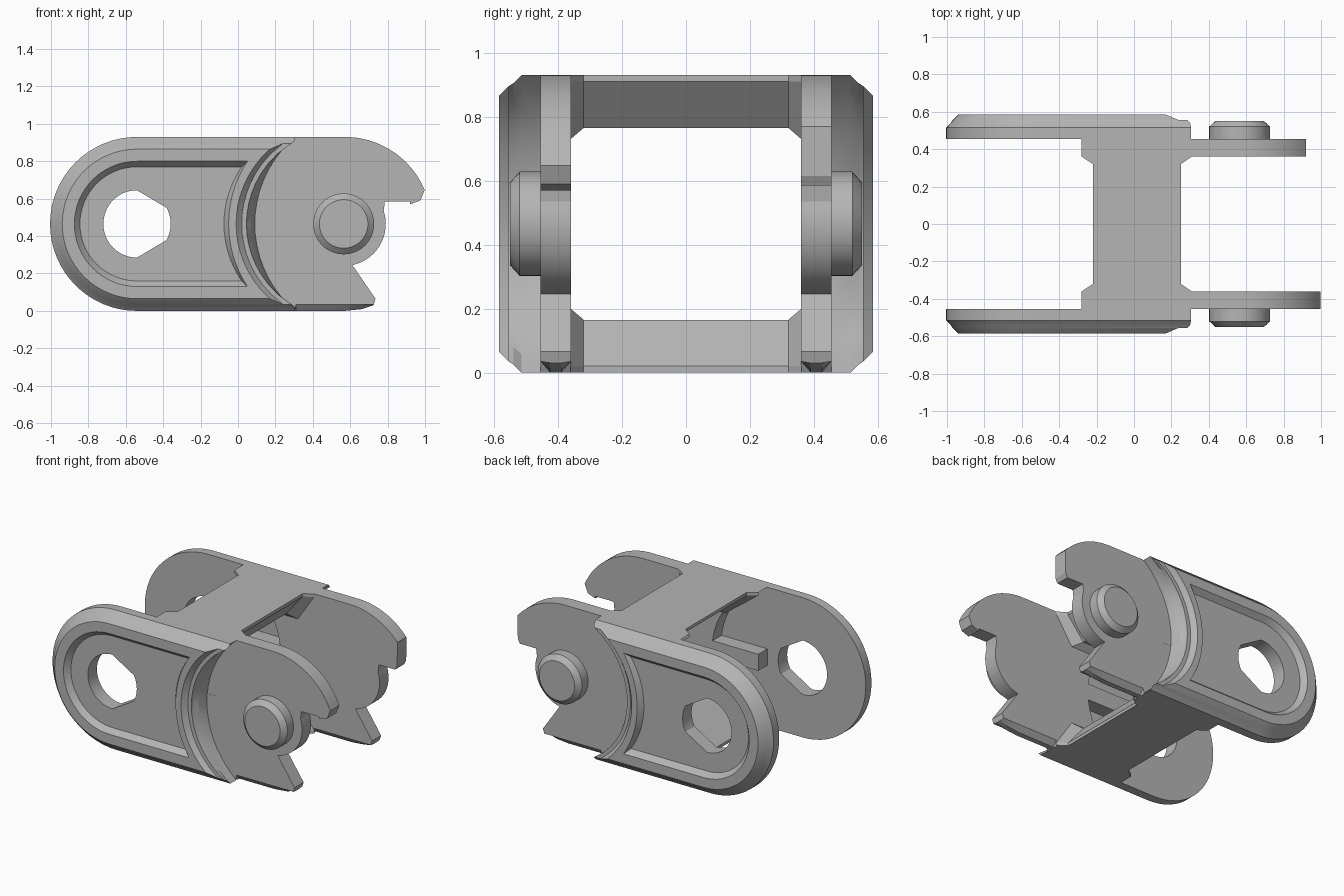
import bpy, bmesh, math

cube = bpy.data.objects.get("Cube")
if cube:
    bpy.data.objects.remove(cube)

CZ, R = 0.465, 0.465            # mid height and end radius
HOLE_X, PIN_X = -0.54, 0.565

grey = bpy.data.materials.new("mid grey")
grey.use_nodes = True
grey.diffuse_color = (0.46, 0.46, 0.46, 1)
grey.node_tree.nodes["Principled BSDF"].inputs["Base Color"].default_value = (0.46, 0.46, 0.46, 1)


def loft(name, loops, ring=False):
    """Skin equal-length loops; cap the ends, or close into a ring."""
    bm = bmesh.new()
    rows = [[bm.verts.new(p) for p in loop] for loop in loops]
    n = len(rows[0])
    pairs = list(zip(rows, rows[1:])) + ([(rows[-1], rows[0])] if ring else [])
    for a, b in pairs:
        for i in range(n):
            j = (i + 1) % n
            bm.faces.new((a[i], a[j], b[j], b[i]))
    if not ring:
        bm.faces.new(rows[0])
        bm.faces.new(rows[-1])
    bmesh.ops.remove_doubles(bm, verts=bm.verts, dist=0.0001)
    bmesh.ops.recalc_face_normals(bm, faces=bm.faces)
    mesh = bpy.data.meshes.new(name)
    bm.to_mesh(mesh)
    bm.free()
    mesh.materials.append(grey)
    obj = bpy.data.objects.new(name, mesh)
    bpy.context.collection.objects.link(obj)
    bpy.ops.object.select_all(action="DESELECT")
    obj.select_set(True)
    bpy.context.view_layer.objects.active = obj
    bpy.ops.object.shade_smooth_by_angle(angle=math.radians(20))
    return obj


def arc(cx, r, a0, a1, n):
    steps = [math.radians(a0 + (a1 - a0) * i / n) for i in range(n + 1)]
    return [(cx + r * math.cos(a), CZ + r * math.sin(a)) for a in steps]


def hollow(mid, top, half, n=16):
    """Concave end curve, bottom to top, through mid height and both corners."""
    c = (top * top + half * half - mid * mid) / (2 * (top - mid))
    hs = [half * (2 * i / n - 1) for i in range(n + 1)]
    return [(c - math.sqrt((c - mid) ** 2 - h * h), CZ + h) for h in hs]


def at(y, pts):
    return [(x, y, z) for x, z in pts]


def outline(r, mid, top):
    return arc(HOLE_X, r, 90, 270, 32) + hollow(mid, top, r)


def outer_plate(name, s):
    # depth, end radius, right edge at mid height, right edge at corners
    steps = [(0.455, R, 0.09, 0.305), (0.515, R, 0.07, 0.305),
             (0.54, 0.44, 0.05, 0.3), (0.555, 0.43, 0.045, 0.285),
             (0.555, 0.43, 0.02, 0.24), (0.585, 0.4, -0.01, 0.17),
             (0.585, 0.335, -0.05, 0.05), (0.55, 0.305, -0.075, 0.02)]
    loops = [at(s * y, outline(r, m, t)) for y, r, m, t in steps]
    # round hole through the pocket floor
    circle = []
    for x, _, z in loops[-1]:
        a = math.atan2(z - CZ, x - HOLE_X)
        circle.append((HOLE_X + 0.18 * math.cos(a), CZ + 0.18 * math.sin(a)))
    loops += [at(s * 0.55, circle), at(s * 0.455, circle)]
    loft(name, loops, ring=True)


def inner_plate(name, s):
    left = [(-x, z) for x, z in hollow(-0.06, 0.28, R)]
    if s < 0:       # long pointed hook
        hook = arc(PIN_X + 0.005, R, 90, 23, 16) + [(0.975, 0.59), (0.92, 0.57), (0.92, 0.585)]
    else:           # hook cut off square
        hook = arc(PIN_X + 0.005, R, 90, 41, 16) + [(0.92, 0.615), (0.905, 0.585)]
    hub = [(0.785, 0.585)] + arc(PIN_X, 0.225, 18, -78, 16)
    fang = [(0.735, 0.065), (0.725, 0.03), (0.66, 0.009), (0.57, 0), (0.31, 0), (0.3, 0)]
    pts = left + hook + hub + fang
    trimmed = [(x, max(z, 0.035) if x > 0.305 else z) for x, z in pts]
    loft(name, [at(s * 0.36, trimmed), at(s * 0.39, pts),
                at(s * 0.425, pts), at(s * 0.455, trimmed)])


def block(name, x0, x1, y0, y1, z0, z1):
    pts = [(x0, z0), (x1, z0), (x1, z1), (x0, z1)]
    loft(name, [at(y0, pts), at(y1, pts)])


# side plates, pins and stops
for side, s in (("front", -1), ("back", 1)):
    outer_plate(side + "_outer_plate", s)
    inner_plate(side + "_inner_plate", s)
    loft(side + "_pin", [at(s * y, arc(PIN_X, r, 0, 351, 39))
                         for y, r in ((0.45, 0.163), (0.52, 0.163), (0.55, 0.13))])
    block(side + "_stop", -0.28, 0.15, s * 0.36, s * 0.456, 0.41, 0.52)


# cross bars, tapering inward and flaring at the side plates
def bar(name, flip):
    def section(w, d):
        pts = [(-0.22 - w, 0.93), (0.25 + w, 0.93), (0.25 + w, 0.91),
               (0.13 + w, 0.765 - d), (0.02 - w, 0.765 - d), (-0.22 - w, 0.91)]
        return [(x, 0.93 - z if flip else z) for x, z in pts]
    wide, slim = section(0.06, 0.035), section(0, 0)
    loft(name, [at(-0.361, wide), at(-0.32, slim), at(0.32, slim), at(0.361, wide)])


bar("top_cross_bar", False)
bar("bottom_cross_bar", True)
